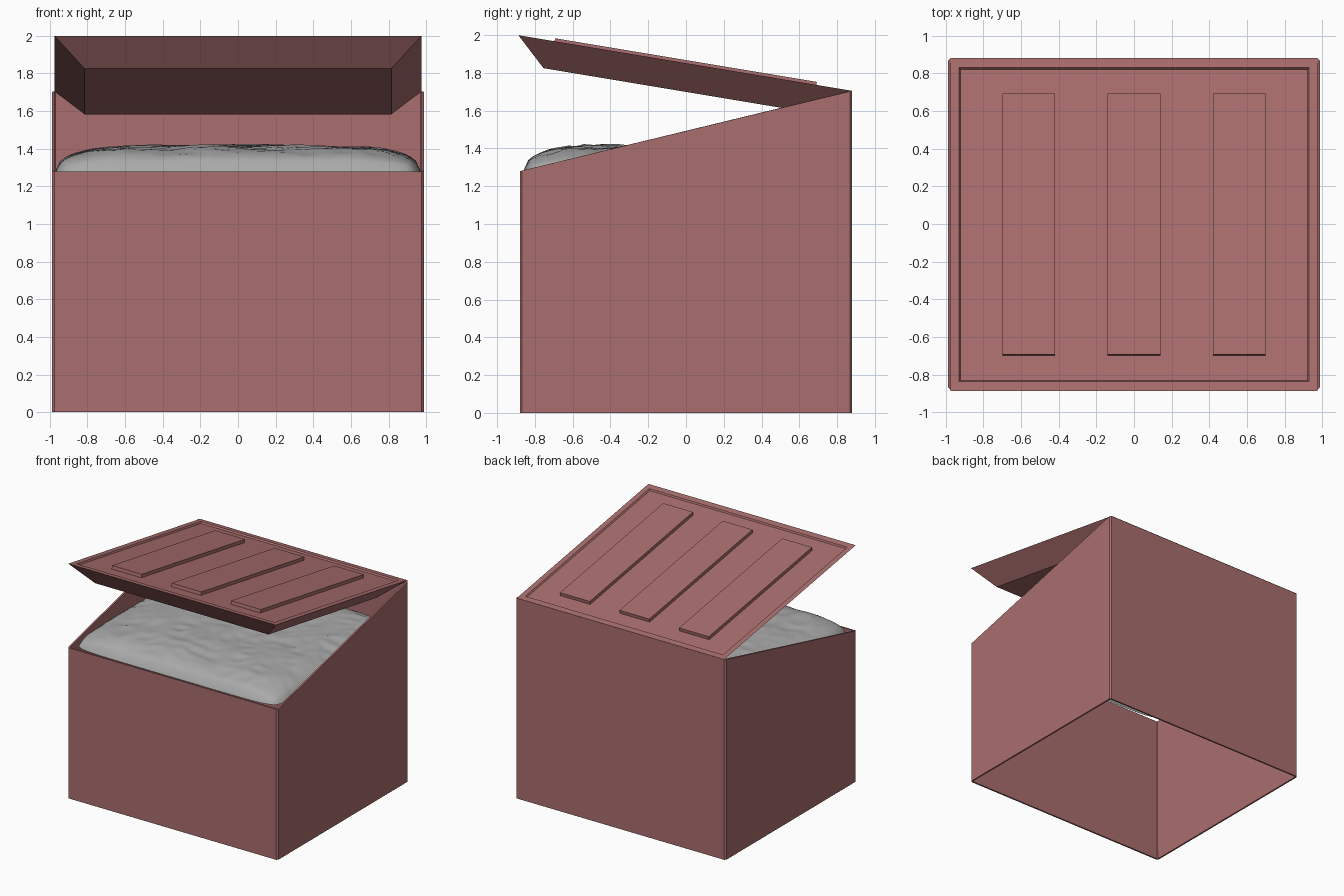
import bpy
import bmesh
import math
from mathutils import Matrix, Vector, noise

cube = bpy.data.objects.get("Cube")
if cube:
    bpy.data.objects.remove(cube, do_unlink=True)


def material(name, color):
    m = bpy.data.materials.new(name)
    m.use_nodes = True
    m.diffuse_color = color
    m.node_tree.nodes["Principled BSDF"].inputs["Base Color"].default_value = color
    return m


RED = material("dusty red paint", (0.40, 0.155, 0.155, 1))
GREY = material("grey filling", (0.40, 0.40, 0.40, 1))


def add_object(name, bm, mat):
    mesh = bpy.data.meshes.new(name)
    bmesh.ops.recalc_face_normals(bm, faces=bm.faces)
    bm.to_mesh(mesh)
    bm.free()
    obj = bpy.data.objects.new(name, mesh)
    bpy.context.collection.objects.link(obj)
    mesh.materials.append(mat)
    return obj


def loft(bm, rings):
    """Join equally long loops of points with quads; return the vertex loops."""
    loops = [[bm.verts.new(p) for p in ring] for ring in rings]
    for a, b in zip(loops, loops[1:]):
        for i in range(len(a)):
            j = (i + 1) % len(a)
            bm.faces.new((a[i], a[j], b[j], b[i]))
    return loops


def rectangle(hx, hy, z):
    return [(-hx, -hy, z), (hx, -hy, z), (hx, hy, z), (-hx, hy, z)]


# Bin walls: open at top and bottom, with a rim that slopes up to the back
HX, HY, CUT = 0.988, 0.88, 0.012
FRONT_Z, BACK_Z = 1.28, 1.705
outline = []
for sx, sy in ((-1, -1), (1, -1), (1, 1), (-1, 1)):
    pair = [(sx * HX, sy * (HY - CUT)), (sx * (HX - CUT), sy * HY)]
    outline += pair if sx * sy > 0 else pair[::-1]


def rim_z(y):
    return FRONT_Z + (BACK_Z - FRONT_Z) * (y + HY) / (2 * HY)


bm = bmesh.new()
loft(bm, [[(x, y, 0) for x, y in outline],
          [(x, y, rim_z(y)) for x, y in outline]])
walls = add_object("bin_walls", bm, RED)
solid = walls.modifiers.new("thickness", "SOLIDIFY")
solid.thickness = 0.015
solid.offset = -1

# Lid: tapered slab with a raised border around a shallow recess
tilt = Matrix.Translation((0, -0.003, 1.852)) @ Matrix.Rotation(math.radians(-9.46), 4, "X")
bm = bmesh.new()
loops = loft(bm, [rectangle(0.815, 0.737, -0.15),
                  rectangle(0.975, 0.897, 0),
                  rectangle(0.93, 0.845, 0),
                  rectangle(0.922, 0.837, -0.012)])
bm.faces.new(loops[0])
bm.faces.new(loops[-1])
lid = add_object("lid", bm, RED)
lid.matrix_world = tilt

# Three raised ribs on the lid
for name, x in (("right", -0.56), ("middle", 0), ("left", 0.56)):
    bm = bmesh.new()
    bmesh.ops.create_cube(bm, size=1)
    bmesh.ops.scale(bm, vec=(0.28, 1.405, 0.03), verts=bm.verts)
    rib = add_object("lid_rib_" + name, bm, RED)
    rib.matrix_world = tilt @ Matrix.Translation((x, 0, 0.001))

# Lumpy filling: a rounded mound reaching the walls
bm = bmesh.new()
bmesh.ops.create_grid(bm, x_segments=72, y_segments=64, size=1)
for v in bm.verts:
    u, w = v.co.x, v.co.y
    dome = math.sqrt(max(0, (1 - u ** 6) * (1 - w ** 6)))
    p = Vector((u * 3, w * 3, 0))
    lumps = 0.016 * noise.noise(p) - 0.022 * abs(noise.noise(p * 2.2))
    pull = 1 - 0.05 * (u * w) ** 8
    v.co = (0.972 * u * pull, 0.862 * w * pull, 1.28 + dome * (0.137 + lumps))
filling = add_object("filling", bm, GREY)
for f in filling.data.polygons:
    f.use_smooth = True
